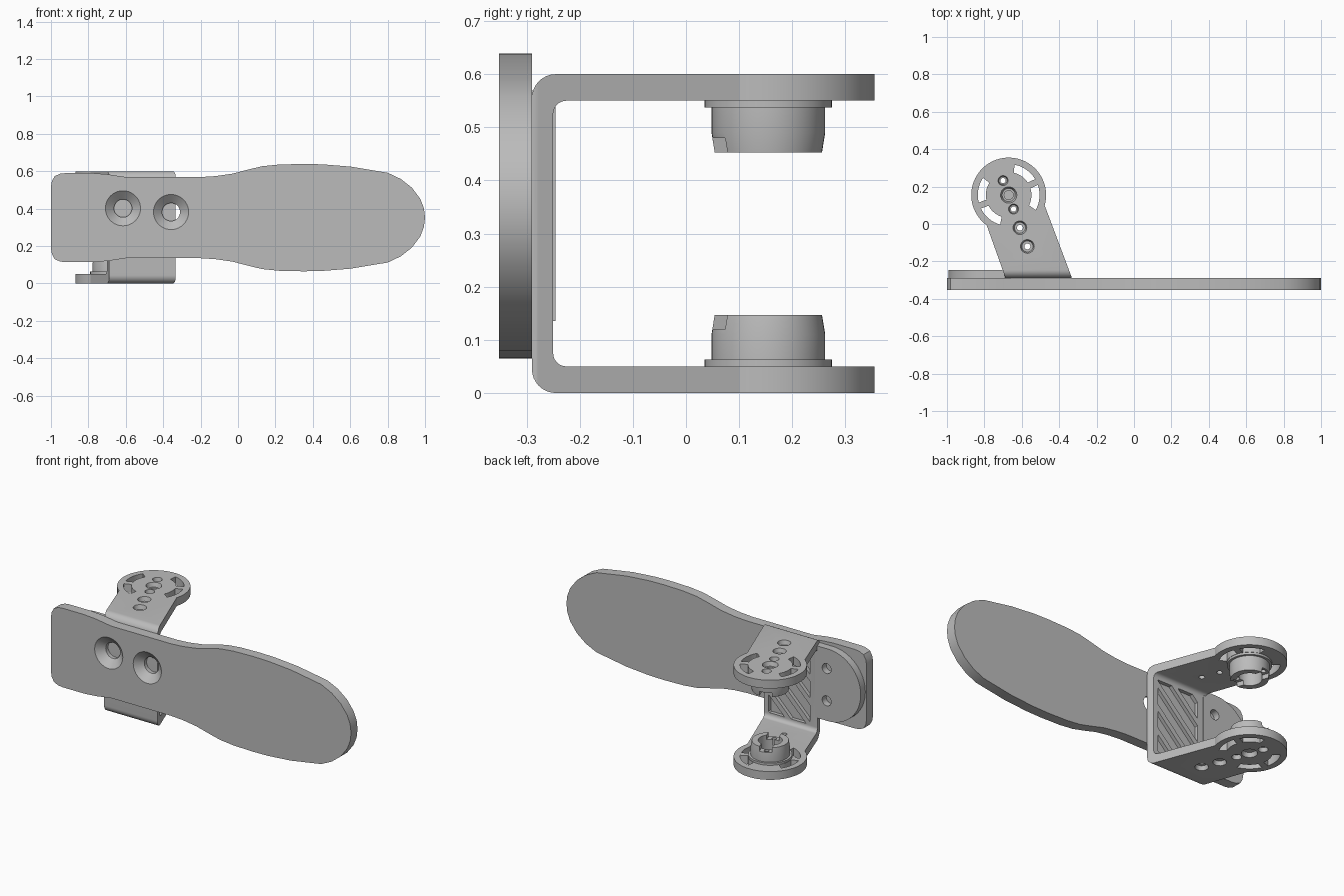
import bpy, bmesh, math
from mathutils import Vector

cube = bpy.data.objects.get("Cube")
if cube:
    bpy.data.objects.remove(cube, do_unlink=True)

grey = bpy.data.materials.new("plain grey")
grey.use_nodes = True
COLOUR = (0.5, 0.5, 0.5, 1)
grey.diffuse_color = COLOUR
grey.node_tree.nodes["Principled BSDF"].inputs["Base Color"].default_value = COLOUR


def finish(name, bm):
    bmesh.ops.recalc_face_normals(bm, faces=bm.faces)
    mesh = bpy.data.meshes.new(name)
    bm.to_mesh(mesh)
    bm.free()
    mesh.materials.append(grey)
    obj = bpy.data.objects.new(name, mesh)
    bpy.context.collection.objects.link(obj)
    return obj


def place(u, v, t, axis):
    return {"x": (t, u, v), "y": (u, t, v), "z": (u, v, t)}[axis]


def prism(name, pts, lo, hi, axis):
    bm = bmesh.new()
    face = bm.faces.new([bm.verts.new(place(u, v, lo, axis)) for u, v in pts])
    out = bmesh.ops.extrude_face_region(bm, geom=[face])
    verts = [g for g in out["geom"] if isinstance(g, bmesh.types.BMVert)]
    bmesh.ops.translate(bm, verts=verts, vec=place(0, 0, hi - lo, axis))
    return finish(name, bm)


def cone(u, v, r1, r2, lo, hi, axis, n=40):
    bm = bmesh.new()
    rings = []
    for r, t in ((r1, lo), (r2, hi)):
        rings.append([bm.verts.new(place(a, b, t, axis)) for a, b in arc(u, v, r, 0, 360, n)[:-1]])
        bm.faces.new(rings[-1])
    for i in range(n):
        j = (i + 1) % n
        bm.faces.new((rings[0][i], rings[0][j], rings[1][j], rings[1][i]))
    return finish("cutter", bm)


def arc(u, v, r, start, end, n=8):
    angles = [math.radians(start + (end - start) * i / n) for i in range(n + 1)]
    return [(u + r * math.cos(a), v + r * math.sin(a)) for a in angles]


def combine(obj, other, op="DIFFERENCE"):
    mod = obj.modifiers.new("combine", "BOOLEAN")
    mod.operation = op
    mod.solver = "EXACT"
    mod.object = other
    bpy.context.view_layer.objects.active = obj
    bpy.ops.object.modifier_apply(modifier=mod.name)
    bpy.data.objects.remove(other, do_unlink=True)


# Paddle plate: half outline mirrored about its long axis
MID = 0.352
half = [(-1, .165), (-.995, .195), (-.98, .222), (-.95, .235), (-.92, .238), (-.78, .238),
        (-.7, .232), (-.6, .217), (-.2, .217), (-.12, .222), (-.03, .235), (.05, .256),
        (.13, .275), (.22, .284), (.35, .287), (.45, .285), (.6, .273), (.8, .24),
        (.87, .207), (.93, .16), (.975, .1), (.994, .05)]
outline = [(x, MID + h) for x, h in half] + [(1, MID)] + [(x, MID - h) for x, h in reversed(half)]
plate = prism("paddle_plate", outline, -.352, -.29, "y")
for x, z in ((-.615, .402), (-.358, .382)):
    combine(plate, cone(x, z, .095, .048, -.353, -.312, "y"))
    combine(plate, cone(x, z, .048, .048, -.33, -.2, "y"))

# Rounded pad behind the plate with two blind holes
pad = prism("rear_pad", [(-.689, MID - .217)] + arc(-.775, MID, .217, 270, 90, 32)
            + [(-.689, MID + .217)], -.291, -.246, "y")
for dz in (-.097, .097):
    combine(pad, cone(-.765, MID + dz, .03, .03, -.285, -.2, "y"))

# Bracket: U profile trimmed by the plan outline of the arms
HX, HY = -.67, .155
profile = ([(.4, 0)] + arc(-.245, .045, .045, 270, 180) + arc(-.245, .555, .045, 180, 90)
           + [(.4, .6), (.4, .55)] + arc(-.225, .525, .025, 90, 180)
           + arc(-.225, .075, .025, 180, 270) + [(.4, .05)])
bracket = prism("bracket", profile, -1, 0, "x")
plan = ([(-.69, -.31), (-.335, -.31), (-.335, -.28)] + arc(HX, HY, .2, -16, 234, 56)
        + [(-.69, -.28)])
combine(bracket, prism("trim", plan, -.5, 1, "z"), "INTERSECT")


# Hub bushing: lathe profile, flipped for the upper arm
def hub(upper):
    prof = [(0, .03), (.12, .03), (.12, .063), (.107, .063), (.107, .11), (.101, .147),
            (.066, .147), (.066, .06), (0, .06)]
    bm = bmesh.new()
    verts = [bm.verts.new((HX + r, HY, z)) for r, z in prof]
    edges = [bm.edges.new(p) for p in zip(verts, verts[1:])]
    bmesh.ops.spin(bm, geom=verts + edges, cent=(HX, HY, 0), axis=(0, 0, 1),
                   angle=2 * math.pi, steps=48, use_merge=False)
    bmesh.ops.remove_doubles(bm, verts=bm.verts, dist=1e-4)
    if upper:
        for v in bm.verts:
            v.co.z = .6 - v.co.z
    return finish("hub", bm)


# Arm axis runs from the disc towards the wall
axis = Vector((math.cos(math.radians(-70)), math.sin(math.radians(-70))))
side = Vector((-axis.y, axis.x))
centre = Vector((HX, HY))
notch = [tuple(centre + axis * a * .2 + side * b * .035)
         for a, b in ((-1, -1), (1, -1), (1, 1), (-1, 1))]

for upper in (False, True):
    bush = hub(upper)
    lo, hi = (.45, .48) if upper else (.12, .15)
    combine(bush, prism("cutter", notch, lo, hi, "z"))
    combine(bracket, bush, "UNION")

# Curved slots through both discs
for a in (55, -5, 230, 170):
    slot = arc(HX, HY, .165, a - 24, a + 24) + arc(HX, HY, .122, a + 22, a - 22)
    for lo, hi in ((-.1, .08), (.52, .7)):
        combine(bracket, prism("cutter", slot, lo, hi, "z"))

# Drilled holes, each countersunk from the outside of the arms
for x, y, big, small in ((HX, HY, .044, .024), (-.7, .232, .027, .014), (-.644, .08, .027, .014),
                         (-.61, -.02, .037, .016), (-.57, -.12, .037, .016)):
    combine(bracket, cone(x, y, small, small, -.1, .7, "z", 24))
    combine(bracket, cone(x, y, big, big * .8, -.001, .025, "z", 24))
    combine(bracket, cone(x, y, big * .8, big, .575, .601, "z", 24))

# Diagonal pockets that leave ribs on the inner face of the wall
PITCH = .143
for i in range(5):
    low = .462 + i * PITCH
    bm = bmesh.new()
    corners = ((-.65, .08), (-.375, .08), (-.375, .52), (-.65, .52))
    bm.faces.new([bm.verts.new((x, 0, z)) for x, z in corners])
    for s, n in ((low, (1, 0, -1)), (low + .1, (-1, 0, 1))):
        bmesh.ops.bisect_plane(bm, geom=bm.verts[:] + bm.edges[:] + bm.faces[:],
                               plane_co=(0, 0, s), plane_no=n, clear_outer=True)
    pts = [(v.co.x, v.co.z) for v in bm.faces[:][0].verts] if len(bm.faces) else []
    bm.free()
    if pts:
        combine(bracket, prism("cutter", pts, -.272, -.2, "y"))

# Smooth curved walls, keep edges sharp
for obj in (plate, pad, bracket):
    bpy.ops.object.select_all(action="DESELECT")
    obj.select_set(True)
    bpy.context.view_layer.objects.active = obj
    bpy.ops.object.shade_smooth_by_angle(angle=math.radians(30))
